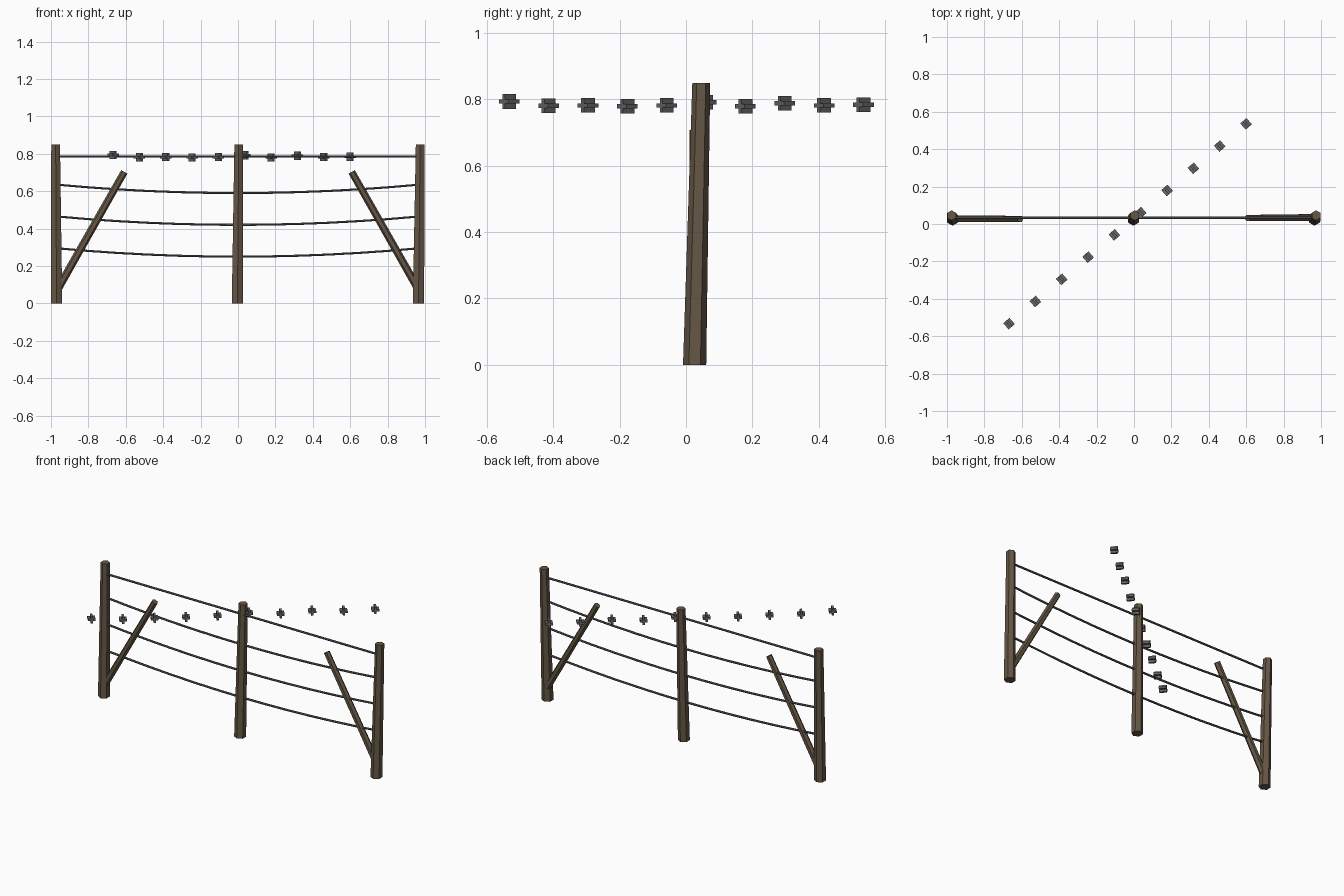
import bpy, bmesh, math
from mathutils import Vector, Matrix

if "Cube" in bpy.data.objects:
    bpy.data.objects.remove(bpy.data.objects["Cube"])


def material(name, rgb):
    m = bpy.data.materials.new(name)
    m.diffuse_color = (*rgb, 1)
    m.use_nodes = True
    m.node_tree.nodes["Principled BSDF"].inputs["Base Color"].default_value = m.diffuse_color
    return m


WOOD = material("weathered_wood", (0.13, 0.095, 0.06))
WIRE = material("dark_wire", (0.10, 0.10, 0.11))
BARB = material("barb_steel", (0.13, 0.13, 0.135))


def finish(name, bm, mat):
    bmesh.ops.recalc_face_normals(bm, faces=bm.faces)
    me = bpy.data.meshes.new(name)
    bm.to_mesh(me)
    bm.free()
    me.materials.append(mat)
    ob = bpy.data.objects.new(name, me)
    bpy.context.collection.objects.link(ob)
    return ob


def tube(name, rings, mat, sides, u, v):
    """Capped tube through (centre, radius) rings spanned by axes u and v."""
    bm = bmesh.new()
    loops = []
    for c, r in rings:
        loops.append([bm.verts.new(Vector(c) + r * (u * math.cos(a) + v * math.sin(a)))
                      for a in (2 * math.pi * i / sides for i in range(sides))])
    for a, b in zip(loops, loops[1:]):
        for i in range(sides):
            j = (i + 1) % sides
            bm.faces.new((a[i], a[j], b[j], b[i]))
    bm.faces.new(loops[0])
    bm.faces.new(loops[-1])
    return finish(name, bm, mat)


X, Y, Z = Vector((1, 0, 0)), Vector((0, 1, 0)), Vector((0, 0, 1))

# Leaning, tapered hexagonal posts
for name, x0, x1 in (("left", -0.970, -0.975), ("middle", -0.003, 0.004), ("right", 0.965, 0.974)):
    tube(name + "_post", [((x0, 0.026, 0), 0.035), ((x1, 0.046, 0.85), 0.027)], WOOD, 6, Y, X)

# Diagonal braces rising inwards from the end posts
for name, s, y0, y1 in (("left", -1, 0.028, 0.027), ("right", 1, 0.035, 0.032)):
    a, b = Vector((0.97 * s, y0, 0.065)), Vector((0.608 * s, y1, 0.703))
    side = (b - a).cross(Y).normalized()
    tube(name + "_brace", [(a, 0.021), (b, 0.019)], WOOD, 6, side, Y)

# Strands: taut top wire and three sagging ones
for i, (z, sag) in enumerate(((0.785, 0), (0.635, 0.045), (0.465, 0.045), (0.295, 0.045))):
    n = 12 if sag else 1
    rings = []
    for k in range(n + 1):
        t = 2 * k / n - 1
        rings.append(((0.97 * t, 0.033, z - sag * (1 - t * t)), 0.0065))
    tube(f"wire_strand_{i + 1}", rings, WIRE, 6, Y, Z)

# Barbs: crossed plates set along a diagonal line
heights = (0.794, 0.781, 0.782, 0.780, 0.782, 0.792, 0.780, 0.789, 0.782, 0.784)
for i, z in enumerate(heights):
    bm = bmesh.new()
    place = (Matrix.Translation((-0.668 + 0.1408 * i, -0.533 + 0.1187 * i, z))
             @ Matrix.Rotation(math.radians(41), 4, 'Z'))
    for size in ((0.044, 0.044, 0.013), (0.013, 0.044, 0.044)):
        bmesh.ops.create_cube(bm, size=1, matrix=place @ Matrix.Diagonal((*size, 1)))
    finish(f"barb_{i + 1}", bm, BARB)
